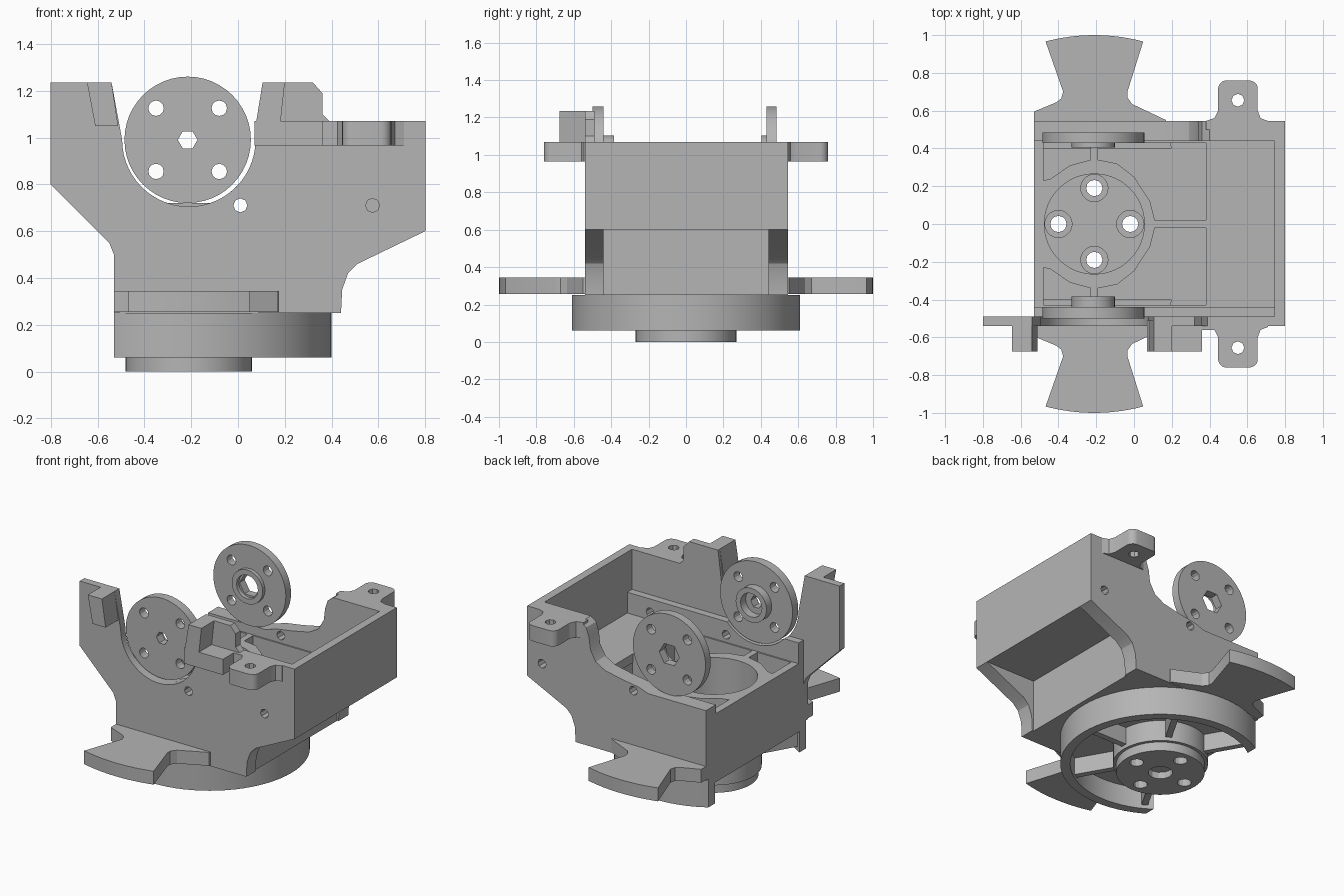
import bpy, bmesh, math

if "Cube" in bpy.data.objects:
    bpy.data.objects.remove(bpy.data.objects["Cube"])

grey = bpy.data.materials.new("plain grey")
grey.use_nodes = True
colour = (0.46, 0.46, 0.46, 1)
grey.diffuse_color = colour
grey.node_tree.nodes["Principled BSDF"].inputs["Base Color"].default_value = colour

CX = -0.21          # x of the turning axis
DZ = 0.99           # height of the side discs


def prism(name, pts, axis, lo, hi):
    """Extrude a closed outline along y (outline in x,z) or z (outline in x,y)."""
    bm = bmesh.new()
    place = (lambda u, v, w: (u, w, v)) if axis == "y" else (lambda u, v, w: (u, v, w))
    face = bm.faces.new([bm.verts.new(place(u, v, lo)) for u, v in pts])
    grown = bmesh.ops.extrude_face_region(bm, geom=[face])["geom"]
    shift = place(0, 0, hi - lo)
    bmesh.ops.translate(bm, verts=[g for g in grown if isinstance(g, bmesh.types.BMVert)], vec=shift)
    bmesh.ops.recalc_face_normals(bm, faces=bm.faces)
    mesh = bpy.data.meshes.new(name)
    bm.to_mesh(mesh)
    bm.free()
    mesh.materials.append(grey)
    obj = bpy.data.objects.new(name, mesh)
    bpy.context.collection.objects.link(obj)
    return obj


def arc(cx, cy, r, start, end, n):
    return [(cx + r * math.cos(math.radians(start + (end - start) * i / n)),
             cy + r * math.sin(math.radians(start + (end - start) * i / n))) for i in range(n + 1)]


def cylinder(name, u, v, r, axis, lo, hi, n=48):
    return prism(name, arc(u, v, r, 0, 360, n)[:-1], axis, lo, hi)


def box(name, x0, x1, y0, y1, z0, z1):
    return prism(name, [(x0, y0), (x1, y0), (x1, y1), (x0, y1)], "z", z0, z1)


def cut(targets, cutter):
    for obj in targets:
        mod = obj.modifiers.new("cut", "BOOLEAN")
        mod.operation, mod.solver, mod.object = "DIFFERENCE", "EXACT", cutter
        bpy.context.view_layer.objects.active = obj
        bpy.ops.object.modifier_apply(modifier=mod.name)
    bpy.data.objects.remove(cutter)


def flip(pts):
    return [(u, -v) for u, v in pts]


# Lower edge shared by both side walls
under = [(-0.53, 0.25), (0.44, 0.25), (0.445, 0.35), (0.47, 0.42), (0.51, 0.46), (0.8, 0.6), (0.8, 1.07)]

# Front wall with its raised arms and round notch
notch = arc(CX, DZ, 0.285, 0, -180, 28)
front_wall = prism("front_wall", under + [(0.39, 1.07), (0.36, 1.1), (0.36, 1.19), (0.32, 1.235), (0.105, 1.235)]
                   + notch + [(-0.54, 1.235), (-0.8, 1.235), (-0.8, 0.8), (-0.55, 0.55), (-0.53, 0.5)],
                   "y", -0.54, -0.49)
front_ledge = prism("front_wall_ledge", under[:6] + [(0.8, 0.8)] + arc(CX, DZ, 0.285, -42, -138, 16)
                    + [(-0.53, 0.8)], "y", -0.49, -0.44)

# Back wall, dropping low beside the disc
back_wall = prism("back_wall", under + [(0.4, 1.07), (0.36, 1.04), (0.34, 0.98), (0.33, 0.9), (0.29, 0.83),
                  (0.22, 0.79), (0.1, 0.765), (-0.03, 0.745), (-0.1, 0.72), (-0.53, 0.72)], "y", 0.44, 0.545)

for x, walls in ((0.01, (front_wall, front_ledge, back_wall)), (0.575, (front_wall, front_ledge)),
                 (0.69, (back_wall,))):
    cut(walls, cylinder("pin_cutter", x, 0.71, 0.03, "y", -0.7, 0.7, 8))

# End wall and floor of the overhanging tray
box("end_wall", 0.745, 0.8, -0.5, 0.5, 0.6, 1.07)
box("tray_floor", 0.38, 0.76, -0.45, 0.45, 0.6, 0.66)

# Central core, base drum and hub
core = box("core", -0.53, 0.43, -0.445, 0.445, 0.25, 0.66)
drum = cylinder("base_drum", CX, 0, 0.61, "z", 0.06, 0.25, 72)
cut([drum], cylinder("drum_cutter", CX, 0, 0.55, "z", 0, 0.2, 72))
cut([drum], box("flat_cutter", -1, -0.53, -1, 1, 0, 0.5))
column = cylinder("hub_column", CX, 0, 0.29, "z", 0.06, 0.25)
hub_disc = cylinder("hub_disc", CX, 0, 0.27, "z", 0, 0.06)
cut([core, drum, column], cylinder("bowl_cutter", CX, 0, 0.265, "z", 0.085, 0.9))
for i in range(4):
    a = i * math.pi / 2
    hx, hy = CX + 0.19 * math.cos(a), 0.19 * math.sin(a)
    cut([column], cylinder("counterbore", hx, hy, 0.072, "z", 0.04, 0.2, 20))
    cut([hub_disc], cylinder("screw_hole", hx, hy, 0.043, "z", -0.1, 0.2, 12))
cut([hub_disc], cylinder("centre_hole", CX, 0, 0.075, "z", -0.1, 0.045, 12))

# Pockets around the bowl
pocket_right = [(0.385, 0.43), (0.385, 0.02), (0.11, 0.02), (0.085, 0.12), (0.0, 0.25), (-0.09, 0.32),
                (-0.19, 0.34), (-0.19, 0.43)]
pocket_left = [(-0.48, 0.43), (-0.48, 0.23), (-0.44, 0.24), (-0.34, 0.31), (-0.23, 0.34), (-0.23, 0.43)]
for shape in (pocket_right, pocket_left):
    for pts in (shape, flip(shape)):
        cut([core], prism("pocket_cutter", pts, "z", 0.32, 0.9))

# Spokes inside the drum
for i in range(6):
    a = i * math.pi / 3
    if i == 3:
        continue
    c, s = math.cos(a), math.sin(a)
    end = 0.57 if i in (0, 1, 5) else 0.56
    pts = [(CX + r * c - t * s, r * s + t * c) for r, t in ((0.27, -0.02), (end, -0.02), (end, 0.02), (0.27, 0.02))]
    prism("drum_spoke", pts, "z", 0.085, 0.22)

# Wings and screw tabs, mirrored front and back
wing = [(-0.53, 0.4), (-0.53, 0.595), (-0.41, 0.645), (-0.385, 0.665), (-0.375, 0.7), (-0.468, 0.966)]
wing += arc(CX, 0, 1, 105, 75, 12)
wing += [(-0.035, 0.7), (-0.035, 0.67), (-0.01, 0.635), (0.17, 0.55), (0.2, 0.4)]
tab = [(0.38, 0.5), (0.38, 0.545), (0.425, 0.56), (0.445, 0.6)]
tab += arc(0.49, 0.715, 0.045, 180, 90, 5) + arc(0.61, 0.715, 0.045, 90, 0, 5)
tab += [(0.655, 0.6), (0.67, 0.56), (0.71, 0.545), (0.71, 0.5)]
for side, fold in (("back", list), ("front", flip)):
    prism(side + "_wing", fold(wing), "z", 0.255, 0.345)
    ear = prism(side + "_tab", fold(tab), "z", 0.965, 1.07)
    y = 0.655 if side == "back" else -0.655
    cut([ear], cylinder("tab_cutter", 0.55, y, 0.034, "z", 0.9, 1.2, 8))

# Stop blocks on the front arms
prism("left_stop", [(-0.645, 1.235), (-0.61, 1.05), (-0.512, 1.05), (-0.54, 1.235)], "y", -0.675, -0.51)
prism("right_stop", [(0.2, 1.235), (0.18, 1.05), (0.075, 1.05), (0.105, 1.235)], "y", -0.675, -0.51)
box("right_stop_shelf", 0.07, 0.36, -0.675, -0.51, 0.965, 1.07)
box("right_stop_bridge", 0.34, 0.45, -0.56, -0.51, 0.965, 1.07)

# Turning discs with hubs
for side, lo, hi, h0, h1, bore in (("front", -0.5, -0.44, -0.445, -0.385, 0.042),
                                   ("back", 0.43, 0.485, 0.405, 0.435, 0.075)):
    disc = cylinder(side + "_disc", CX - 0.005, DZ, 0.27, "y", lo, hi)
    hub = cylinder(side + "_disc_hub", CX - 0.005, DZ, 0.115, "y", h0, h1, 24)
    cut([hub], cylinder("hub_bore", CX - 0.005, DZ, 0.08, "y", -0.6, 0.6, 16))
    cut([disc], cylinder("disc_bore", CX - 0.005, DZ, bore, "y", -0.6, 0.6, 6))
    for sx in (-1, 1):
        for sz in (-1, 1):
            cut([disc], cylinder("disc_hole", CX - 0.005 + sx * 0.135, DZ + sz * 0.135, 0.033, "y", -0.6, 0.6, 12))

# Smooth the round sides and keep edges crisp
for obj in bpy.context.scene.objects:
    obj.select_set(obj.type == "MESH")
bpy.context.view_layer.objects.active = core
bpy.ops.object.shade_smooth_by_angle(angle=math.radians(25))
